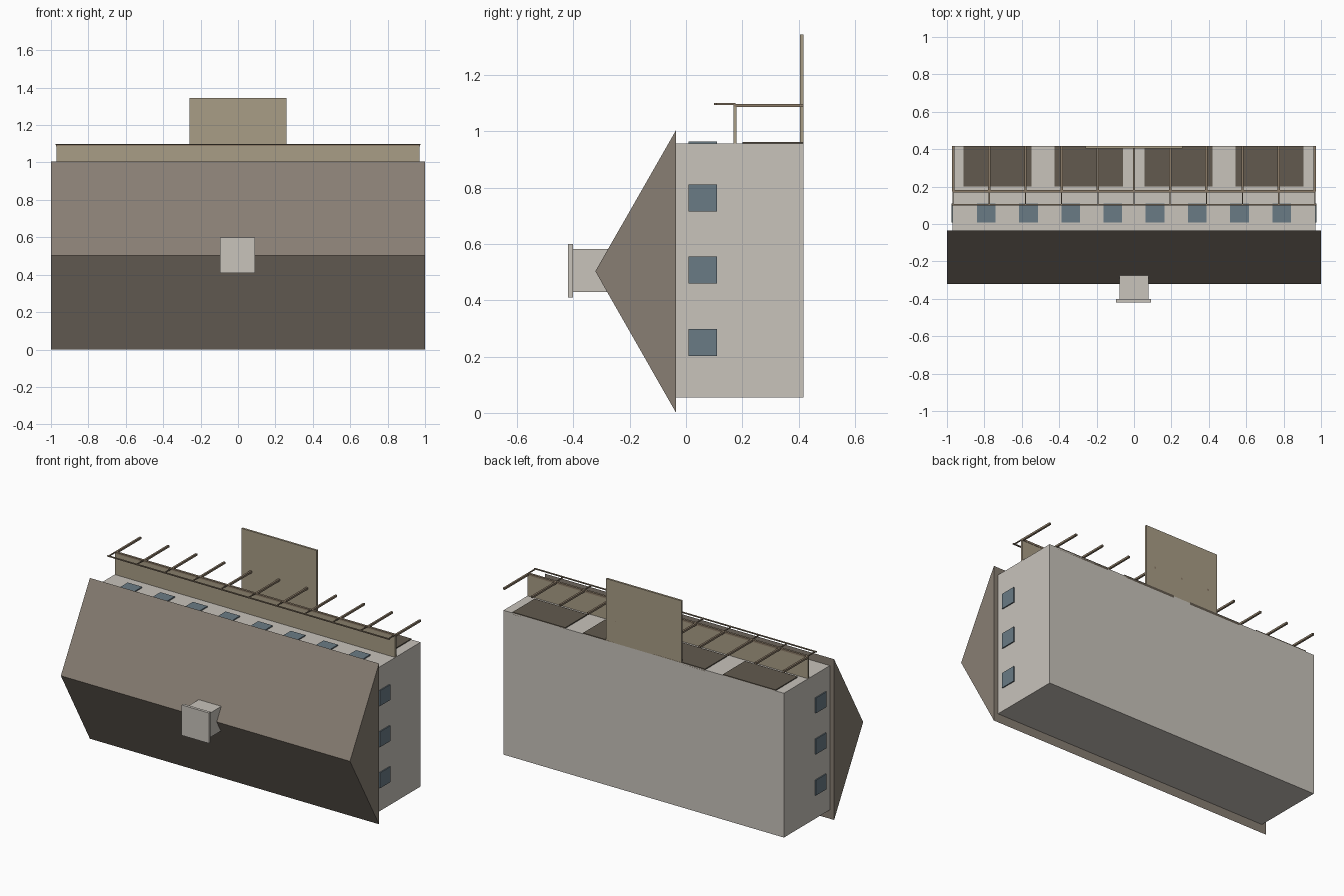
import bpy, bmesh

cube = bpy.data.objects.get("Cube")
if cube:
    bpy.data.objects.remove(cube)


def material(name, hex_code):
    def linear(c):
        return c / 12.92 if c <= 0.04045 else ((c + 0.055) / 1.055) ** 2.4
    rgb = [linear(int(hex_code[i:i + 2], 16) / 255) for i in (0, 2, 4)]
    m = bpy.data.materials.new(name)
    m.use_nodes = True
    m.diffuse_color = (*rgb, 1)
    m.node_tree.nodes["Principled BSDF"].inputs["Base Color"].default_value = (*rgb, 1)
    return m


PLASTER = material("pale plaster", "C8C3BB")
ROOF = material("brown grey roof", "887E73")
GLASS = material("blue grey glass", "6A7B85")
PANEL = material("dark panel", "625A4E")
TAN = material("tan board", "A99D86")
ROD = material("brown rod", "8C7C68")


def add_object(name, bm, mat):
    bmesh.ops.recalc_face_normals(bm, faces=bm.faces)
    mesh = bpy.data.meshes.new(name)
    bm.to_mesh(mesh)
    bm.free()
    mesh.materials.append(mat)
    ob = bpy.data.objects.new(name, mesh)
    bpy.context.collection.objects.link(ob)
    return ob


def box(name, xs, ys, zs, mat):
    bm = bmesh.new()
    bmesh.ops.create_cube(bm, size=1)
    for v in bm.verts:
        for axis, (lo, hi) in enumerate((xs, ys, zs)):
            v.co[axis] = hi if v.co[axis] > 0 else lo
    return add_object(name, bm, mat)


# Main block
TOP = 0.957
box("body", (-0.97, 0.97), (-0.035, 0.418), (0.055, TOP), PLASTER)

# Triangular roof prism facing the front
bm = bmesh.new()
profile = [(-0.035, 0), (-0.035, 1.005), (-0.322, 0.503)]
end = bm.faces.new([bm.verts.new((-1, y, z)) for y, z in profile])
extruded = bmesh.ops.extrude_face_region(bm, geom=[end])
bmesh.ops.translate(bm, vec=(2, 0, 0),
                    verts=[v for v in extruded["geom"] if isinstance(v, bmesh.types.BMVert)])
add_object("roof", bm, ROOF)

# Chimney with its cap
box("chimney", (-0.078, 0.078), (-0.402, -0.26), (0.43, 0.583), PLASTER)
box("chimney_cap", (-0.095, 0.092), (-0.42, -0.402), (0.41, 0.6), PLASTER)

# Windows along the top and on both ends
for i in range(8):
    x = -0.79 + i * 0.2257
    box("top_window", (x - 0.05, x + 0.05), (0.008, 0.11), (TOP - 0.01, TOP + 0.007), GLASS)
for side, name in ((1, "left_window"), (-1, "right_window")):
    for z in (0.25, 0.507, 0.764):
        xs = sorted((side * 0.96, side * 0.977))
        box(name, xs, (0.008, 0.11), (z - 0.048, z + 0.048), GLASS)

# Dark panels behind the long wall
for x in (-0.73, -0.242, 0.238, 0.725):
    box("dark_panel", (x - 0.182, x + 0.182), (0.2, 0.418), (TOP - 0.01, TOP + 0.006), PANEL)

# Long wall, sign board and rods
box("long_wall", (-0.97, 0.97), (0.168, 0.18), (TOP, 1.088), TAN)
box("wall_beam", (-0.97, 0.97), (0.168, 0.182), (1.086, 1.098), ROD)
box("sign_board", (-0.26, 0.26), (0.405, 0.418), (TOP, 1.345), TAN)
box("front_rail", (-0.976, 0.976), (0.1, 0.108), (1.094, 1.1), ROD)
for i in range(11):
    x = -0.967 + i * 0.1934
    box("back_rod", (x - 0.006, x + 0.006), (0.175, 0.418), (1.086, 1.098), ROD)
    box("front_rod", (x - 0.003, x + 0.003), (0.104, 0.175), (1.094, 1.1), ROD)
